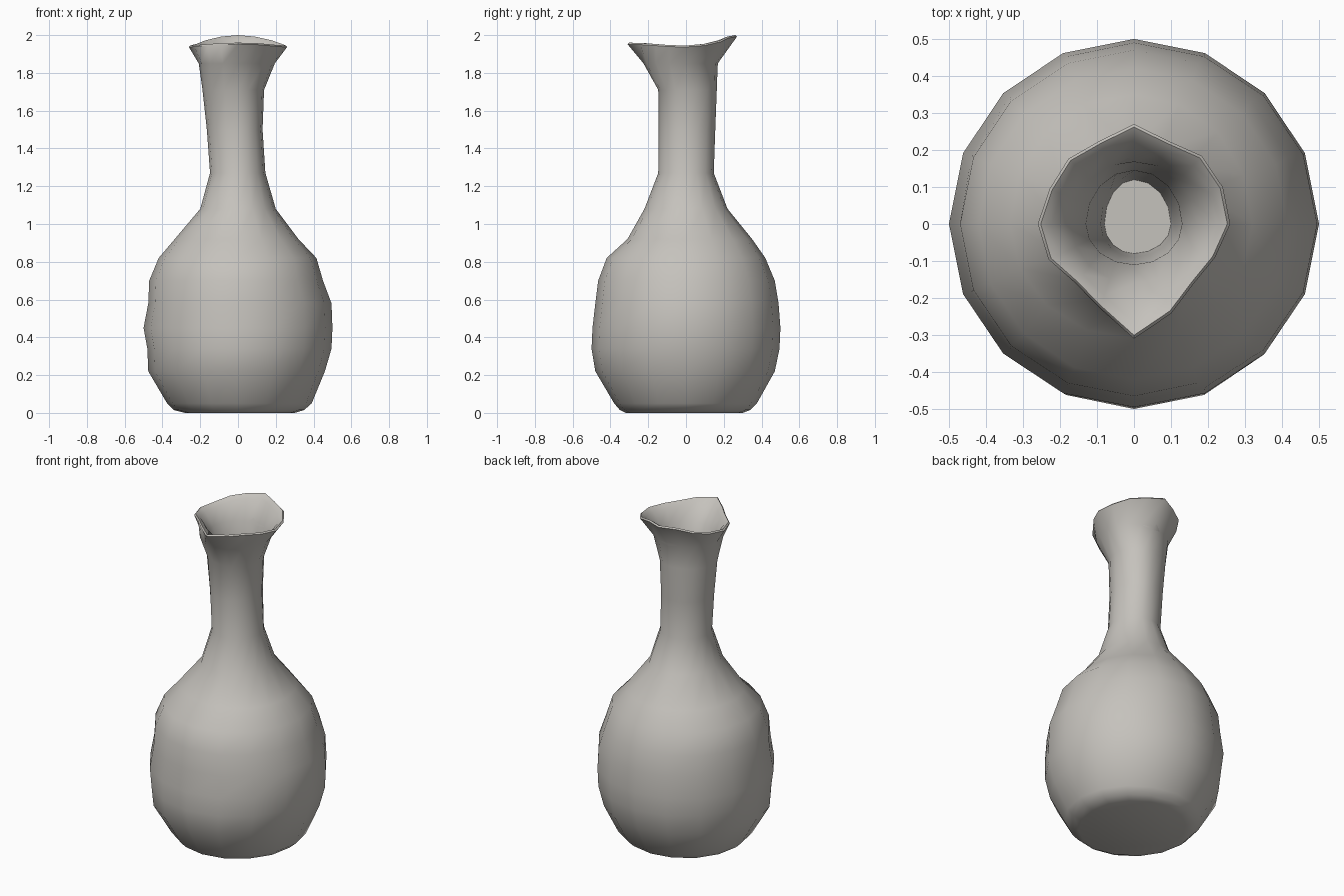
import bpy, bmesh
from math import sin, cos, pi, radians

cube = bpy.data.objects.get("Cube")
if cube:
    bpy.data.objects.remove(cube, do_unlink=True)

SEGMENTS = 16

clay = bpy.data.materials.new("warm grey clay")
clay.use_nodes = True
colour = (0.56, 0.54, 0.505, 1)
clay.diffuse_color = colour
bsdf = next(n for n in clay.node_tree.nodes if n.type == 'BSDF_PRINCIPLED')
bsdf.inputs["Base Color"].default_value = colour

# Outer wall: height, then reach to left, back, right and front
outer = [
    (0.00, .30, .30, .28, .32),
    (0.015, .35, .34, .34, .35),
    (0.05, .39, .375, .375, .38),
    (0.22, .46, .47, .475, .48),
    (0.34, .495, .495, .48, .50),
    (0.45, .50, .50, .50, .495),
    (0.58, .495, .49, .475, .48),
    (0.70, .45, .47, .47, .465),
    (0.82, .415, .42, .42, .42),
    (0.92, .32, .35, .335, .31),
    (1.08, .20, .22, .20, .22),
    (1.27, .145, .147, .148, .147),
    (1.50, .13, .155, .165, .145),
    (1.71, .138, .163, .188, .147),
    (1.85, .195, .168, .208, .225),
]
# Inner wall from the throat down to the closed floor
inner = [
    (1.85, .17, .17, .17, .16),
    (1.72, .13, .145, .13, .11),
    (1.27, .11, .13, .09, .09),
    (1.10, .10, .12, .08, .08),
]
# Pinched lip radius around the mouth, starting at the left
lip = [.26, .26, .26, .243, .27, .243, .25, .247,
       .26, .25, .225, .245, .31, .262, .228, .237]

bm = bmesh.new()


def wall_ring(z, left, back, right, front):
    ring = []
    for i in range(SEGMENTS):
        a = 2 * pi * i / SEGMENTS
        x, y = cos(a), sin(a)
        ring.append(bm.verts.new((x * (left if x > 0 else right),
                                  y * (back if y > 0 else front), z)))
    return ring


def lip_ring(scale, drop):
    ring = []
    for i, r in enumerate(lip):
        a = 2 * pi * i / SEGMENTS
        s = sin(a)
        z = 1.945 + (.055 if s > 0 else .015) * s * s - drop
        ring.append(bm.verts.new((cos(a) * r * scale, s * r * scale, z)))
    return ring


# Outer wall, rolled lip, then inner wall
rings = [wall_ring(*row) for row in outer]
rings += [lip_ring(1, 0.008), lip_ring(.97, 0), lip_ring(.86, .02)]
rings += [wall_ring(*row) for row in inner]
for low, high in zip(rings, rings[1:]):
    for i in range(SEGMENTS):
        j = (i + 1) % SEGMENTS
        bm.faces.new((low[i], low[j], high[j], high[i]))
bm.faces.new(rings[0][::-1])
bm.faces.new(rings[-1])
bmesh.ops.recalc_face_normals(bm, faces=bm.faces[:])

mesh = bpy.data.meshes.new("vase")
bm.to_mesh(mesh)
bm.free()
mesh.materials.append(clay)
vase = bpy.data.objects.new("vase", mesh)
bpy.context.collection.objects.link(vase)

bpy.ops.object.select_all(action='DESELECT')
vase.select_set(True)
bpy.context.view_layer.objects.active = vase
bpy.ops.object.shade_smooth_by_angle(angle=radians(50))
